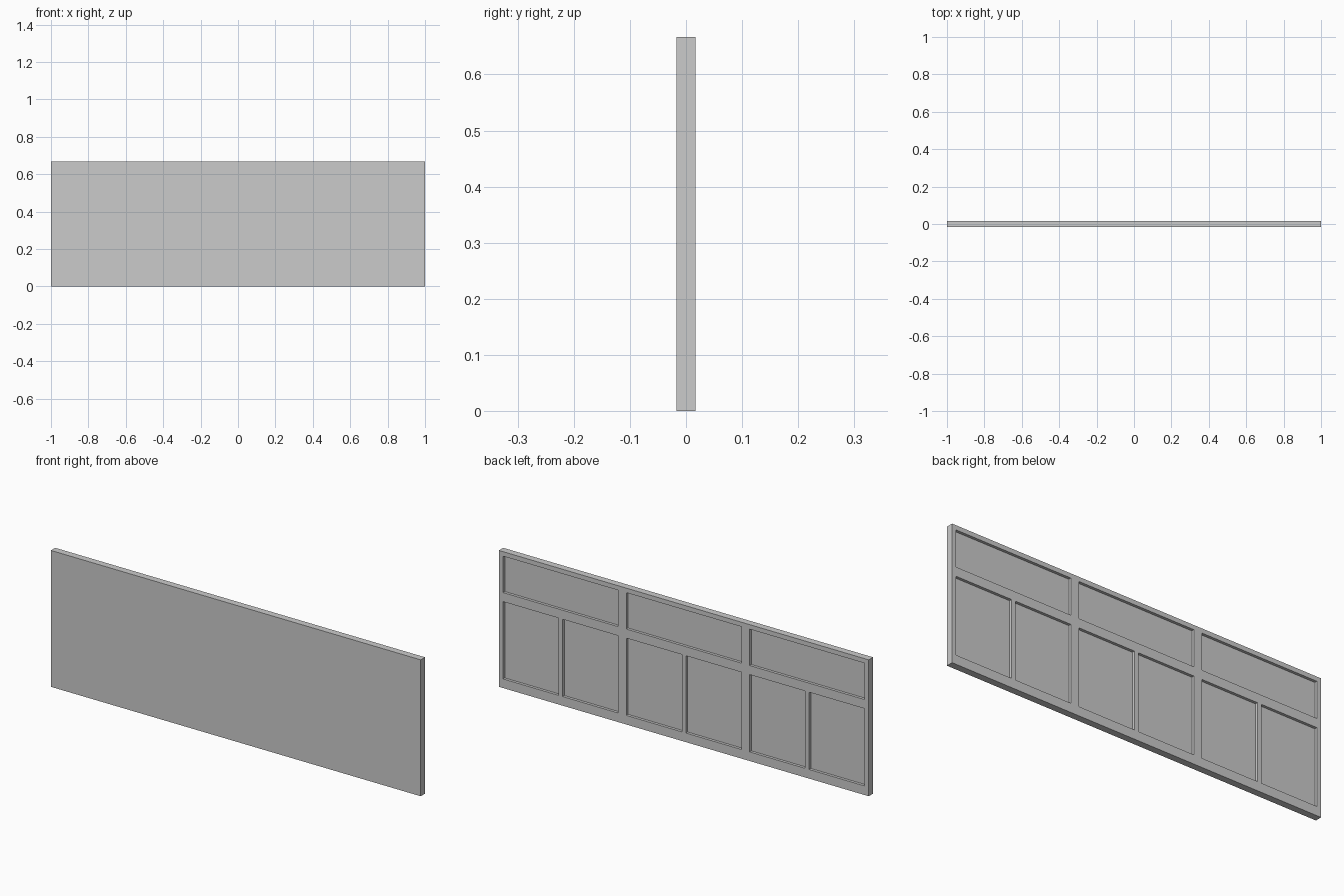
import bpy
import bmesh
from mathutils import Matrix, Vector

if "Cube" in bpy.data.objects:
    bpy.data.objects.remove(bpy.data.objects["Cube"])

U = 2 / 90            # rail width
H, T, D = 30 * U, 1.5 * U, 0.6 * U   # height, thickness, recess depth


def boxes_object(name, boxes):
    """One object made of axis-aligned boxes (x0, x1, y0, y1, z0, z1)."""
    bm = bmesh.new()
    for x0, x1, y0, y1, z0, z1 in boxes:
        centre = Vector((x0 + x1, y0 + y1, z0 + z1)) / 2
        size = (x1 - x0, y1 - y0, z1 - z0)
        bmesh.ops.create_cube(bm, size=1, matrix=Matrix.Translation(centre) @ Matrix.Diagonal((*size, 1)))
    mesh = bpy.data.meshes.new(name)
    bm.to_mesh(mesh)
    bm.free()
    ob = bpy.data.objects.new(name, mesh)
    bpy.context.collection.objects.link(ob)
    return ob


# Solid board
panel = boxes_object("panel_board", [(-1, 1, -T / 2, T / 2, 0, H)])

# Recesses on the back: one wide upper field and two lower fields per bay
recesses = []
for cx in (-2 / 3, 0, 2 / 3):
    w = 14 * U
    y = (T / 2 - D, T / 2 + 0.05)
    recesses.append((cx - w, cx + w, *y, 21 * U, 29 * U))
    recesses.append((cx - w, cx - U / 2, *y, 2 * U, 19 * U))
    recesses.append((cx + U / 2, cx + w, *y, 2 * U, 19 * U))
cutter = boxes_object("recess_cutter", recesses)
cutter.hide_render = True

# Carve the recesses, then discard the cutter
mod = panel.modifiers.new("recesses", 'BOOLEAN')
mod.operation = 'DIFFERENCE'
mod.solver = 'EXACT'
mod.object = cutter
bpy.context.view_layer.objects.active = panel
bpy.ops.object.modifier_apply(modifier=mod.name)
bpy.data.objects.remove(cutter)
